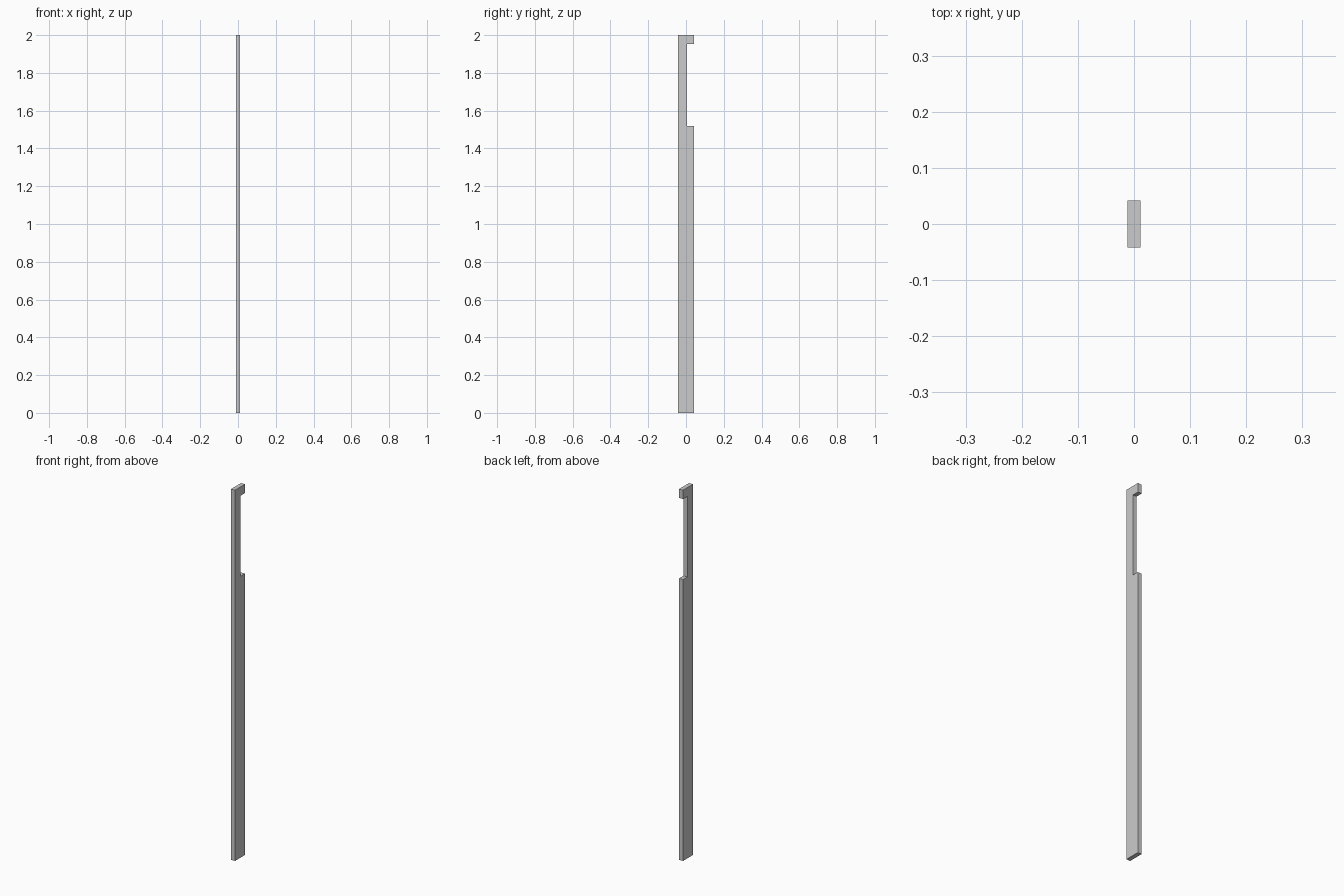
import bpy, bmesh

if "Cube" in bpy.data.objects:
    bpy.data.objects.remove(bpy.data.objects["Cube"])

HALF_X, HALF_Y, HEIGHT = 0.0117, 0.042, 2.0
NOTCH_Y, NOTCH_LOW, NOTCH_HIGH = 0.005, 1.518, 1.952

# side profile (y, z) with the long notch in the back edge
profile = [(-HALF_Y, 0), (HALF_Y, 0), (HALF_Y, NOTCH_LOW), (NOTCH_Y, NOTCH_LOW),
           (NOTCH_Y, NOTCH_HIGH), (HALF_Y, NOTCH_HIGH), (HALF_Y, HEIGHT), (-HALF_Y, HEIGHT)]

# extrude the profile across the thickness
bm = bmesh.new()
face = bm.faces.new([bm.verts.new((-HALF_X, y, z)) for y, z in profile])
result = bmesh.ops.extrude_face_region(bm, geom=[face])
verts = [g for g in result["geom"] if isinstance(g, bmesh.types.BMVert)]
bmesh.ops.translate(bm, vec=(2 * HALF_X, 0, 0), verts=verts)
bmesh.ops.recalc_face_normals(bm, faces=bm.faces)

mesh = bpy.data.meshes.new("notched_post")
bm.to_mesh(mesh)
bm.free()
bpy.context.collection.objects.link(bpy.data.objects.new("notched_post", mesh))
